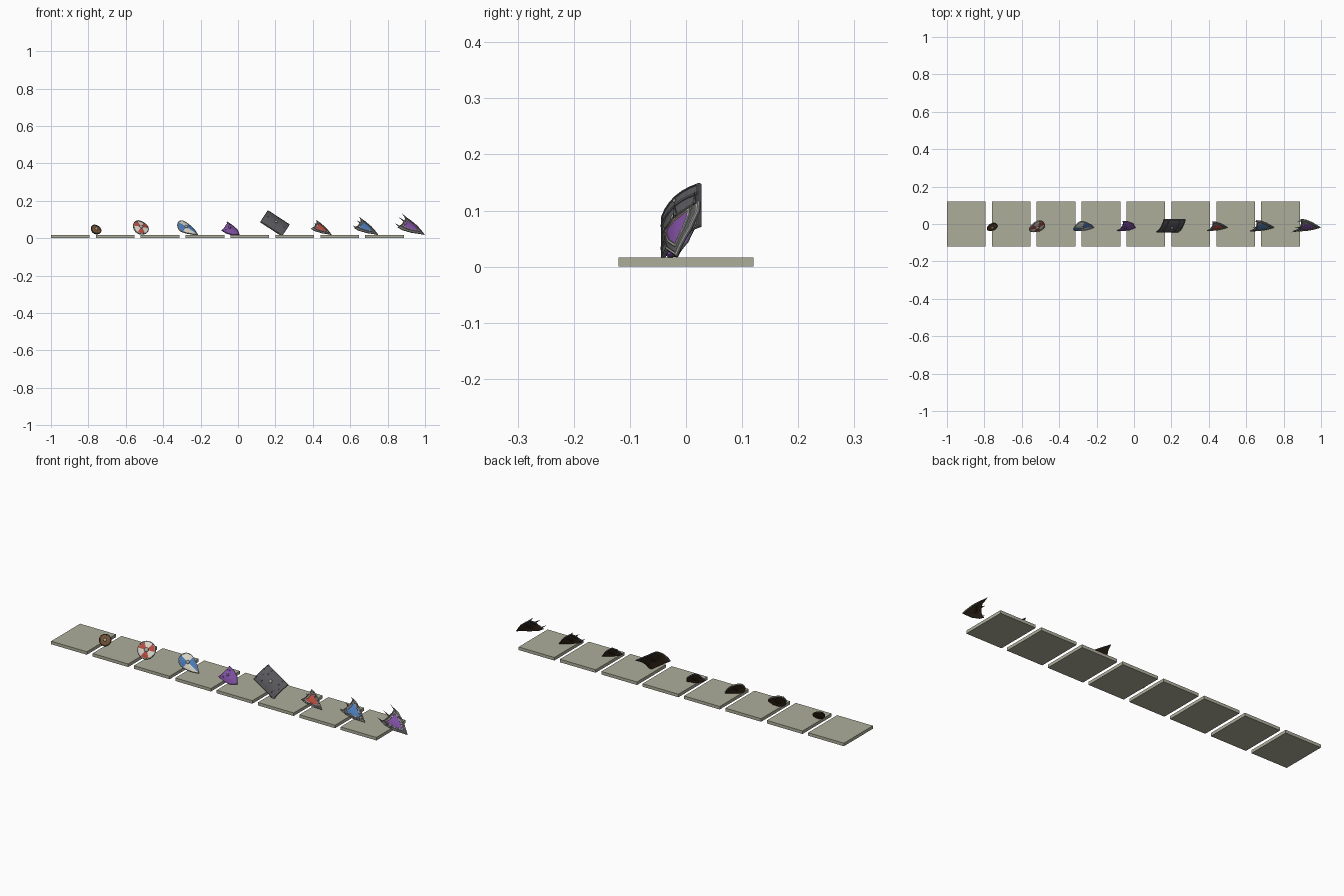
import bpy, bmesh, math
from mathutils import Matrix, Vector

if "Cube" in bpy.data.objects:
    bpy.data.objects.remove(bpy.data.objects["Cube"])

COLOURS = {
    "stone": (0.42, 0.42, 0.33), "dark wood": (0.05, 0.03, 0.015),
    "brown wood": (0.17, 0.085, 0.035), "white paint": (0.68, 0.66, 0.58),
    "red paint": (0.48, 0.07, 0.05), "blue paint": (0.07, 0.2, 0.48),
    "purple paint": (0.21, 0.08, 0.36), "steel": (0.36, 0.36, 0.33),
    "dark iron": (0.1, 0.1, 0.11), "brass": (0.32, 0.24, 0.1),
}
NAMES = list(COLOURS)
MATS = []
for label, rgb in COLOURS.items():
    m = bpy.data.materials.new(label)
    m.use_nodes = True
    m.diffuse_color = (*rgb, 1)
    m.node_tree.nodes["Principled BSDF"].inputs["Base Color"].default_value = (*rgb, 1)
    MATS.append(m)

# Every shield leans back and lies rolled on its side: columns are right, up, normal
UP = Vector((-0.84, 0, 0.545)).normalized()
RIGHT = Vector((0.4, 0.68, 0.62))
RIGHT = (RIGHT - UP * RIGHT.dot(UP)).normalized()
NORMAL = RIGHT.cross(UP)
LEAN = Matrix((RIGHT, UP, NORMAL)).transposed().to_4x4()


def finish(bm, name, place=None, smooth=False):
    bmesh.ops.recalc_face_normals(bm, faces=bm.faces)
    if place:
        bm.transform(place)
    mesh = bpy.data.meshes.new(name)
    bm.to_mesh(mesh)
    bm.free()
    for m in MATS:
        mesh.materials.append(m)
    ob = bpy.data.objects.new(name, mesh)
    bpy.context.collection.objects.link(ob)
    if smooth:
        bpy.ops.object.select_all(action="DESELECT")
        bpy.context.view_layer.objects.active = ob
        ob.select_set(True)
        bpy.ops.object.shade_smooth_by_angle(angle=math.radians(30))
    return ob


def paint(bm, colour):
    for f in bm.faces:
        f.material_index = NAMES.index(colour)


def bend(bm, k):
    for v in bm.verts:
        v.co.z -= k * v.co.x ** 2


def box(name, size, at, colour, place=None, k=0):
    bm = bmesh.new()
    bmesh.ops.create_cube(bm, size=1, matrix=Matrix.Translation(at) @ Matrix.Diagonal((*size, 1)))
    if k:
        bmesh.ops.subdivide_edges(bm, edges=bm.edges[:], cuts=5, use_grid_fill=True)
        bend(bm, k)
    paint(bm, colour)
    return finish(bm, name, place)


def boss(name, radius, at, colour, place, k=0):
    bm = bmesh.new()
    bmesh.ops.create_uvsphere(bm, u_segments=12, v_segments=8, radius=radius)
    bm.transform(Matrix.Translation((at[0], at[1], at[2] - k * at[0] ** 2))
                 @ Matrix.Diagonal((1, 1, 0.6, 1)))
    paint(bm, colour)
    return finish(bm, name, place, True)


def spike(name, base, tip, radius, place):
    base, tip = Vector(base), Vector(tip)
    d = tip - base
    bm = bmesh.new()
    bmesh.ops.create_cone(bm, segments=6, radius1=radius, radius2=0, depth=d.length, cap_ends=True)
    bm.transform(Matrix.Translation((base + tip) / 2) @ d.to_track_quat("Z", "Y").to_matrix().to_4x4())
    paint(bm, "dark iron")
    return finish(bm, name, place)


def mirrored(half, cuts=3):
    """Close a right-hand profile (top centre to tip) and split its edges."""
    pts = half + [(-x, y) for x, y in half[-2:0:-1]]
    out = []
    for (ax, ay), (bx, by) in zip(pts, pts[1:] + pts[:1]):
        out += [(ax + (bx - ax) * i / cuts, ay + (by - ay) * i / cuts) for i in range(cuts)]
    return out


def arc(r, n, start=0, end=2 * math.pi):
    return [(r * math.cos(start + (end - start) * i / n),
             r * math.sin(start + (end - start) * i / n)) for i in range(n)]


def shield(name, outline, profile, place, k, thick=0.005, rim="steel"):
    """Concentric rings of the outline; each ring is (scale, height, colour to the next)."""
    rings = [(0, -thick, "dark wood"), (0.5, -thick, "dark wood"),
             (0.95, -thick, rim), (1, -thick * 0.6, rim)] + profile
    bm = bmesh.new()
    loops = [[bm.verts.new((x * s, y * s, h)) for x, y in outline] for s, h, c in rings]
    n = len(outline)
    for (s, h, c), a, b in zip(rings, loops, loops[1:]):
        for i in range(n):
            j = (i + 1) % n
            f = bm.faces.new((a[i], a[j], b[j], b[i]))
            mid = (outline[i][0] + outline[j][0], outline[i][1] + outline[j][1])
            f.material_index = NAMES.index(c(*mid) if callable(c) else c)
    bmesh.ops.remove_doubles(bm, verts=bm.verts, dist=1e-6)
    bend(bm, k)
    finish(bm, name, place, True)
    # Grip on the back
    box(name + "_grip", (0.036, 0.008, 0.004), (0, 0, -thick - 0.004), "dark wood", place)


def field(colour, rim="steel", edge=0.87):
    return [(1, 0.001, rim), (0.97, 0.003, rim), (edge, 0.003, rim), (edge, 0.001, colour),
            (0.6, 0.002, colour), (0.3, 0.003, colour), (0, 0.003, colour)]


def sectors(count, a, b):
    def rule(x, y):
        part = int((math.atan2(y, x) % (2 * math.pi)) / (2 * math.pi) * count)
        return a if part % 2 else b
    return rule


def quarters(x, y):
    return "white paint" if x * y > 0 else "blue paint"


# Display slabs
for i in range(8):
    box(f"slab_{i + 1}", (0.207, 0.24, 0.016), (-0.8965 + 0.24 * i, 0, 0.008), "stone")

PLACES = [Matrix.Translation((-0.758 + 0.24 * i, -0.018, z)) @ LEAN
          for i, z in enumerate((0.048, 0.06, 0.06, 0.05, 0.087, 0.056, 0.062, 0.068))]

# Small wooden buckler
p = PLACES[0]
shield("wooden_buckler", arc(0.03, 24), field("brown wood", "dark wood", 0.8), p, 4, rim="dark wood")
boss("buckler_boss", 0.008, (0, 0, 0.004), "steel", p)

# Painted round shield with studded rim
p = PLACES[1]
shield("round_shield", arc(0.045, 24), field(sectors(6, "red paint", "white paint")), p, 4)
boss("round_shield_boss", 0.011, (0, 0, 0.004), "steel", p)
for i, (x, y) in enumerate(arc(0.042, 8)):
    boss(f"round_shield_stud_{i}", 0.0025, (x, y, 0.003), "dark iron", p, 4)

# Teardrop shield, quartered
p = PLACES[2]
top = arc(0.038, 6, math.pi / 2, 0) + [(0.038, 0)]
drop = [(x, y + 0.012) for x, y in top] + [(0.036, 0), (0.03, -0.022), (0.018, -0.05), (0, -0.077)]
shield("teardrop_shield", mirrored(drop, 2), field(quarters, edge=0.9), p, 7)
boss("teardrop_boss", 0.009, (0, 0, 0.004), "steel", p)

# Purple heater shield
p = PLACES[3]
heater = [(0, 0.034), (0.02, 0.033), (0.037, 0.039), (0.036, 0.005), (0.025, -0.03), (0, -0.055)]
shield("heater_shield", mirrored(heater), field("purple paint", "purple paint", 0.9), p, 7, rim="dark iron")
boss("heater_boss", 0.007, (0, 0.01, 0.004), "dark iron", p)
for s in (-1, 1):
    boss(f"heater_stud_{s}", 0.003, (s * 0.022, 0.02, 0.002), "dark iron", p, 7)

# Tall iron shield with cross bands and studs
p = Matrix.Translation((0.0, 0, 0)) @ PLACES[4]
tall = [(0, 0.07), (0.05, 0.07), (0.05, 0), (0.05, -0.07), (0, -0.07)]
shield("tall_shield", mirrored(tall), field("dark iron", "dark iron", 0.92), p, 5, rim="dark iron")
for s in (-1, 1):
    box(f"tall_shield_band_{s}", (0.096, 0.006, 0.003), (0, s * 0.036, 0.003), "dark iron", p, 5)
for i, y in enumerate((-0.052, 0, 0.052)):
    boss(f"tall_shield_stud_{i}", 0.008 if y == 0 else 0.004, (0, y, 0.004), "steel", p)

# Three war shields, growing in size and spikes
WAR = [(0, 0.043), (0.022, 0.042), (0.046, 0.053), (0.045, 0.022), (0.031, -0.028), (0, -0.09)]
for i, (size, colour) in enumerate(((0.77, "red paint"), (0.89, "blue paint"), (1, "purple paint"))):
    p = PLACES[5 + i]
    label = colour.split()[0] + "_war_shield"
    outline = mirrored([(x * size, y * size) for x, y in WAR])
    rings = [(1, 0.001, "steel"), (0.98, 0.003, "steel"), (0.9, 0.003, "dark iron"),
             (0.88, 0.001, "dark iron"), (0.7, 0.002, "steel"), (0.69, 0.004, "steel"),
             (0.6, 0.004, "brass"), (0.58, 0.002, colour), (0.3, 0.003, colour),
             (0, 0.003, colour)]
    shield(label, outline, rings, p, 7, 0.005 * size, "dark iron")
    # Crest spike, then corner spikes on the two larger ones
    spike(label + "_crest", (0, 0.036 * size, 0.001), (0, (0.055 + 0.012 * i) * size, 0.004), 0.005 * size, p)
    for s in (-1, 1):
        if i:
            spike(f"{label}_horn_{s}", (s * 0.04 * size, 0.044 * size, -0.01),
                  (s * 0.044 * size, (0.058 + 0.009 * i) * size, -0.004), 0.004, p)
        boss(f"{label}_stud_{s}", 0.003, (s * 0.033 * size, 0.035 * size, 0.002), "brass", p, 7)
